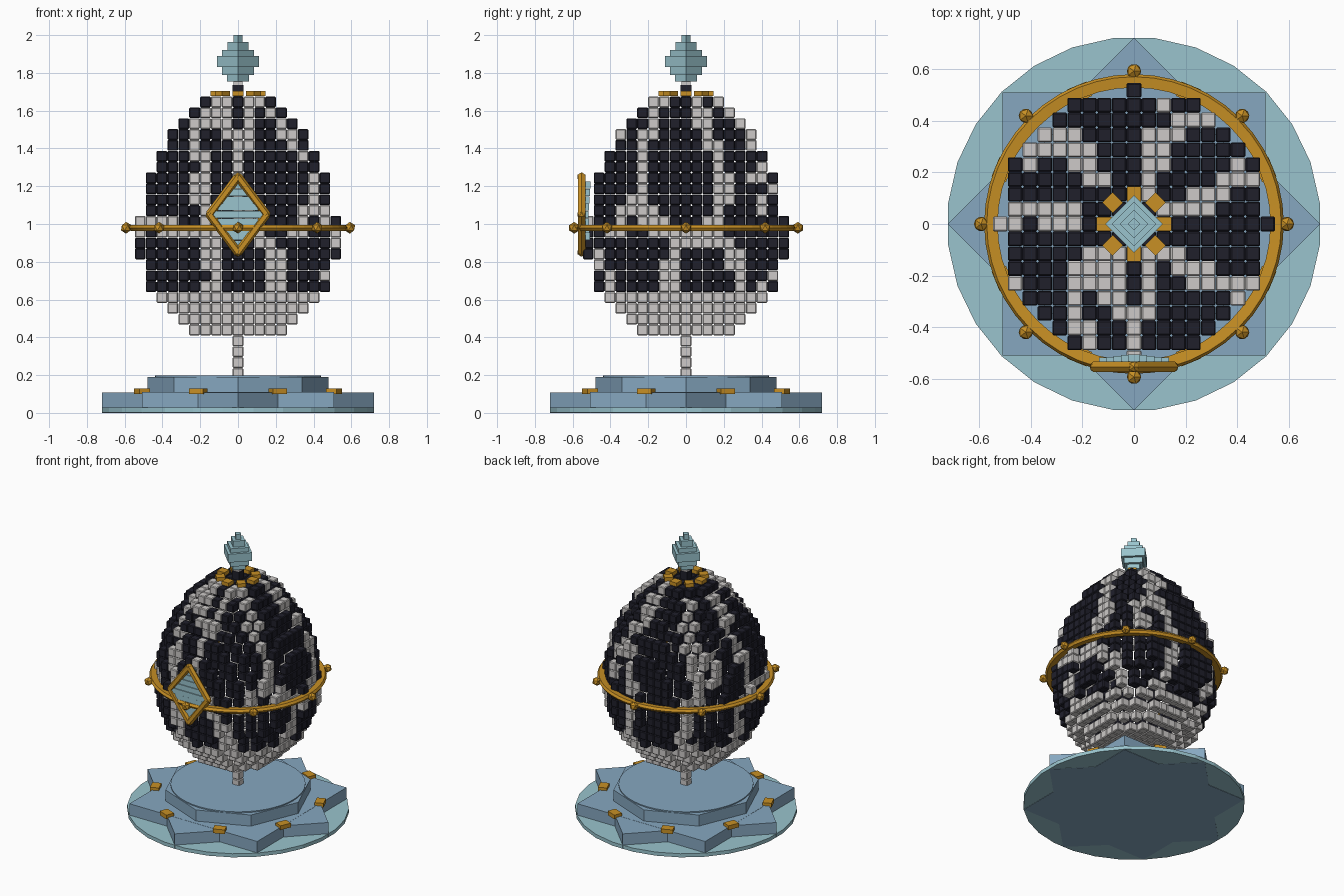
import bpy, bmesh, math
from mathutils import Vector, Matrix

if "Cube" in bpy.data.objects:
    bpy.data.objects.remove(bpy.data.objects["Cube"])


def mat(name, rgb):
    m = bpy.data.materials.new(name)
    m.diffuse_color = (*rgb, 1)
    m.use_nodes = True
    m.node_tree.nodes["Principled BSDF"].inputs["Base Color"].default_value = m.diffuse_color
    return m


DARK = mat("dark shell", (0.014, 0.014, 0.024))
LIGHT = mat("pale grey", (0.61, 0.59, 0.58))
GOLD = mat("gold", (0.58, 0.28, 0.018))
TEAL = mat("pale teal", (0.32, 0.55, 0.61))
STEEL = mat("steel blue", (0.24, 0.39, 0.53))


def finish(name, bm, *mats):
    me = bpy.data.meshes.new(name)
    bm.to_mesh(me)
    bm.free()
    for m in mats:
        me.materials.append(m)
    ob = bpy.data.objects.new(name, me)
    bpy.context.collection.objects.link(ob)
    return ob


def prism(bm, n, radius, z0, z1, turn=0.0):
    """Upright n-sided prism whose corners start at angle turn."""
    bmesh.ops.create_cone(
        bm, cap_ends=True, segments=n, radius1=radius, radius2=radius, depth=z1 - z0,
        matrix=Matrix.Translation((0, 0, (z0 + z1) / 2)) @ Matrix.Rotation(turn, 4, 'Z'))


def box(bm, loc, size, turn=0.0):
    m = Matrix.Translation(loc) @ Matrix.Rotation(turn, 4, 'Z') @ Matrix.Diagonal((*size, 1))
    bmesh.ops.create_cube(bm, size=1, matrix=m)


def bar(bm, a, b, radius, sides=6):
    a, b = Vector(a), Vector(b)
    d = b - a
    m = Matrix.Translation((a + b) / 2) @ d.to_track_quat('Z', 'Y').to_matrix().to_4x4()
    bmesh.ops.create_cone(bm, cap_ends=True, segments=sides, radius1=radius,
                          radius2=radius, depth=d.length, matrix=m)


# ---- base: faceted disc, eight-pointed star, raised tier
bm = bmesh.new()
prism(bm, 28, 0.724, 0.002, 0.028, math.pi / 28)
finish("base_disc", bm, TEAL)

for name, turn, top in (("star_square", math.pi / 4, 0.11), ("star_diamond", 0, 0.109)):
    bm = bmesh.new()
    prism(bm, 4, 0.72, 0, top, turn)
    finish(name, bm, STEEL)

bm = bmesh.new()
prism(bm, 8, 0.48, 0.10, 0.19)
finish("base_tier", bm, STEEL)
bm = bmesh.new()
prism(bm, 48, 0.44, 0.18, 0.198)
finish("base_top_plate", bm, STEEL)

# gold clasps in the star notches
bm = bmesh.new()
for k in range(8):
    a = math.radians(22.5 + 45 * k)
    box(bm, (0.55 * math.cos(a), 0.55 * math.sin(a), 0.115), (0.06, 0.08, 0.03), a)
finish("base_clasps", bm, GOLD)

# ---- egg: shell of small chamfered cubes
CELL, Z0 = 0.0575, 0.41
RADII = [4.5, 5.6, 6.6, 7.4, 8.05, 8.4, 8.75, 9.0, 9.04, 9.04, 9.0,
         8.9, 8.7, 8.5, 8.2, 7.9, 7.4, 6.9, 6.3, 5.6, 4.7, 3.6]

# pale veins as (row, azimuth in degrees) paths
VEINS = [
    [(20, -140), (19, -136), (16, -123), (15, -113), (13, -116), (10, -110), (7, -106), (4, -108)],
    [(10, -180), (10, -150), (9, -124), (9, -110)],
    [(21, -124), (19, -101), (17, -90), (11, -90), (9, -77), (7, -66), (4, -62)],
    [(21, -74), (19, -80), (17, -86)],
    [(21, -46), (19, -42), (17, -36), (15, -31), (12, -33), (10, -22), (8, -5), (4, -14)],
    [(12, -33), (10, -46), (9, -50)],
    [(21, 22), (19, 20), (17, 25), (14, 26), (11, 24), (9, 14), (8, -5)],
    [(9, 14), (7, 30), (4, 42)],
    [(21, 70), (19, 76), (16, 66), (13, 74), (9, 82), (4, 72)],
    [(15, 66), (14, 52), (11, 56)],
    [(20, 132), (17, 126), (14, 135), (10, 130), (6, 120), (4, 126)],
    [(16, 128), (15, 142), (12, 150)],
    [(20, 175), (16, 172), (13, 180), (10, 180), (7, 166), (4, 171)],
]


def near_vein(row, az, r):
    for path in VEINS:
        for (r0, a0), (r1, a1) in zip(path, path[1:]):
            to_cells = math.radians(1) * r
            wrap = lambda a: ((a - az + 180) % 360 - 180)
            ax = wrap(a0)
            p, q = Vector((ax * to_cells, r0 - row)), Vector(((ax + a1 - a0) * to_cells, r1 - row))
            d = q - p
            t = max(0, min(1, -p.dot(d) / max(d.length_squared, 1e-6)))
            if (p + d * t).length < 0.85:
                return True
    return False


def inside(x, y, i):
    return 0 <= i < len(RADII) and x * x + y * y <= RADII[i] ** 2


# one chamfered cube as a template
tpl = bmesh.new()
bmesh.ops.create_cube(tpl, size=CELL * 0.985)
bmesh.ops.bevel(tpl, geom=tpl.edges[:], offset=0.005, segments=1, affect='EDGES')
tpl.verts.index_update()
T_VERTS = [v.co.copy() for v in tpl.verts]
T_FACES = [[v.index for v in f.verts] for f in tpl.faces]
tpl.free()


def voxel(bm, x, y, i, mi):
    c = Vector((x * CELL, y * CELL, Z0 + (i + 0.5) * CELL))
    vs = [bm.verts.new(c + v) for v in T_VERTS]
    for f in T_FACES:
        bm.faces.new([vs[k] for k in f]).material_index = mi


bm = bmesh.new()
for i, r in enumerate(RADII):
    for x in range(-9, 10):
        for y in range(-9, 10):
            if not inside(x, y, i):
                continue
            around = ((1, 0, 0), (-1, 0, 0), (0, 1, 0), (0, -1, 0), (0, 0, 1), (0, 0, -1))
            if all(inside(x + a, y + b, i + c) for a, b, c in around):
                continue
            az = math.degrees(math.atan2(y, x))
            pale = i < 4 or (math.hypot(x, y) > 1.5 and near_vein(i, az, r))
            voxel(bm, x, y, i, 1 if pale else 0)
finish("egg_shell", bm, DARK, LIGHT)

bm = bmesh.new()
for i in range(-4, 0):
    voxel(bm, 0, 0, i, 0)
finish("egg_stem", bm, LIGHT)

# ---- gold girdle with eight studs
bm = bmesh.new()
N, PROFILE = 48, [(0.528, 0.968), (0.57, 0.964), (0.58, 0.98), (0.57, 0.996), (0.528, 0.992)]
rings = [[bm.verts.new((r * math.cos(2 * math.pi * k / N), r * math.sin(2 * math.pi * k / N), z))
          for r, z in PROFILE] for k in range(N)]
for k in range(N):
    a, b = rings[k], rings[(k + 1) % N]
    for j in range(len(PROFILE)):
        n = (j + 1) % len(PROFILE)
        bm.faces.new((a[j], b[j], b[n], a[n]))
finish("girdle_ring", bm, GOLD)

bm = bmesh.new()
for k in range(8):
    a = k * math.pi / 4
    m = Matrix.Translation((0.592 * math.cos(a), 0.592 * math.sin(a), 0.98))
    bmesh.ops.create_icosphere(bm, subdivisions=1, radius=0.031, matrix=m)
finish("girdle_studs", bm, GOLD)

# ---- front diamond: gold frame around stepped teal bars
bm = bmesh.new()
corners = [(0, -0.553, 1.25), (0.15, -0.553, 1.05), (0, -0.553, 0.85), (-0.15, -0.553, 1.05)]
for k in range(4):
    bar(bm, corners[k], corners[(k + 1) % 4], 0.023)
    bmesh.ops.create_icosphere(bm, subdivisions=1, radius=0.024,
                               matrix=Matrix.Translation(corners[k]))
finish("diamond_frame", bm, GOLD)

bm = bmesh.new()
for k in range(-4, 5):
    w = 0.27 - 0.056 * abs(k)
    box(bm, (0, -0.53 - 0.003 * (4 - abs(k)), 1.05 + k * 0.039), (w, 0.05, 0.037))
finish("diamond_panel", bm, TEAL)

# ---- crown: gold tabs, neck, stepped finial
bm = bmesh.new()
for k in range(8):
    a = k * math.pi / 4
    box(bm, (0.117 * math.cos(a), 0.117 * math.sin(a), 1.69), (0.058, 0.056, 0.026), a)
finish("crown_tabs", bm, GOLD)

bm = bmesh.new()
box(bm, (0, 0, 1.705), (0.056, 0.056, 0.06))
finish("finial_neck", bm, DARK)
bm = bmesh.new()
box(bm, (0, 0, 1.746), (0.05, 0.05, 0.025))
finish("finial_collar", bm, LIGHT)

bm = bmesh.new()
steps = [(1.755, 1.79, 0.058), (1.79, 1.83, 0.086), (1.83, 1.89, 0.112),
         (1.89, 1.92, 0.086), (1.92, 1.963, 0.056), (1.963, 2.0, 0.025)]
for z0, z1, r in steps:
    prism(bm, 4, r, z0, z1)
finish("finial", bm, TEAL)
